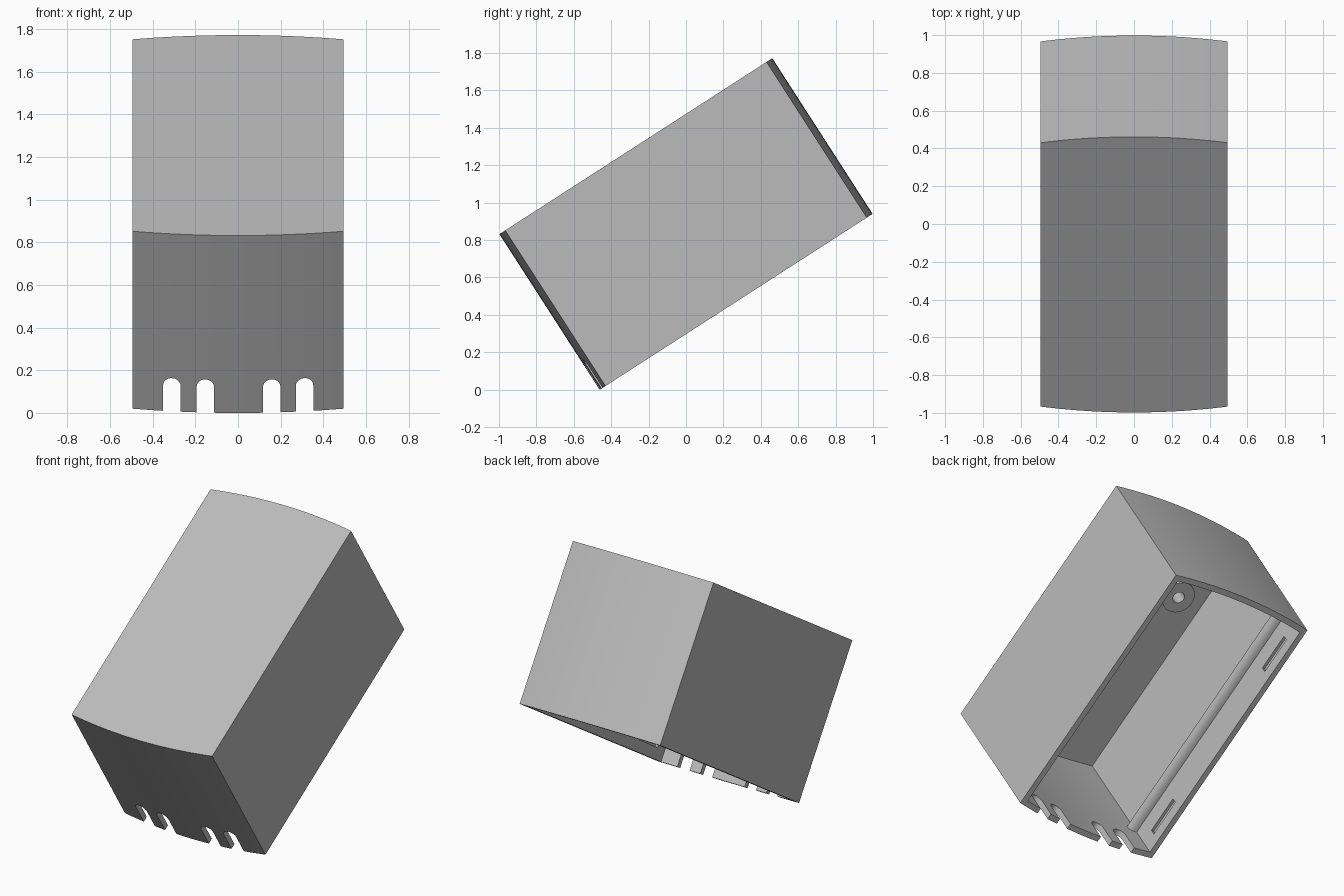
import bpy, bmesh, math
from mathutils import Matrix

if "Cube" in bpy.data.objects:
    bpy.data.objects.remove(bpy.data.objects["Cube"])

# Overall sizes in the cover's own frame: x width, y length, z depth
HW, HL, HD, BULGE, WALL = 0.495, 0.868, 0.495, 0.037, 0.035
TILT = Matrix.Translation((0, 0, 0.886)) @ Matrix.Rotation(math.radians(32.8), 4, 'X')

grey = bpy.data.materials.new("light_grey")
grey.diffuse_color = (0.5, 0.5, 0.5, 1)
grey.use_nodes = True
grey.node_tree.nodes["Principled BSDF"].inputs["Base Color"].default_value = grey.diffuse_color


def prism(name, pts, axis, a, b):
    """Extrude a 2D outline along an axis, from a to b."""
    def place(p, t):
        return (p[0], p[1], t) if axis == 'Z' else (p[0], t, p[1])
    bm = bmesh.new()
    lo = [bm.verts.new(place(p, a)) for p in pts]
    hi = [bm.verts.new(place(p, b)) for p in pts]
    bm.faces.new(lo)
    bm.faces.new(hi)
    n = len(pts)
    for i in range(n):
        j = (i + 1) % n
        bm.faces.new((lo[i], lo[j], hi[j], hi[i]))
    bmesh.ops.recalc_face_normals(bm, faces=bm.faces)
    me = bpy.data.meshes.new(name)
    bm.to_mesh(me)
    bm.free()
    ob = bpy.data.objects.new(name, me)
    bpy.context.collection.objects.link(ob)
    me.materials.append(grey)
    return ob


def bowed(inset, n=20):
    """Rectangle outline with both ends bowed outward."""
    w = HW - inset
    xs = [-w + 2 * w * i / n for i in range(n + 1)]
    end = [(x, HL - inset - BULGE * (x / HW) ** 2) for x in xs]
    return end + [(-x, -y) for x, y in end]


def circle(cx, cy, r, n=32):
    return [(cx + r * math.cos(2 * math.pi * i / n),
             cy + r * math.sin(2 * math.pi * i / n)) for i in range(n)]


def box(name, x0, x1, y0, y1, z0, z1):
    return prism(name, [(x0, y0), (x1, y0), (x1, y1), (x0, y1)], 'Z', z0, z1)


def cut(ob, cutters):
    for c in cutters:
        c.hide_render = True
        m = ob.modifiers.new("cut", 'BOOLEAN')
        m.operation, m.solver, m.object = 'DIFFERENCE', 'EXACT', c
    bpy.context.view_layer.update()
    dg = bpy.context.evaluated_depsgraph_get()
    me = bpy.data.meshes.new_from_object(ob.evaluated_get(dg))
    ob.modifiers.clear()
    ob.data = me
    for c in cutters:
        bpy.data.objects.remove(c)


# Hollow shell, open underneath
shell = prism("cover_shell", bowed(0), 'Z', -HD, HD)
cutters = [prism("cavity", bowed(WALL), 'Z', -HD - 0.1, HD - WALL)]

# Round-topped cable notches in the front end wall
for cx in (-0.31, -0.153, 0.158, 0.312):
    r, top = 0.041, -HD + 0.185
    arch = [(cx + r * math.cos(math.pi * i / 10), top - r + r * math.sin(math.pi * i / 10))
            for i in range(11)]
    arch += [(cx - r, -HD - 0.1), (cx + r, -HD - 0.1)]
    cutters.append(prism("notch", arch, 'Y', -HL - 0.1, -HL + 0.15))

# Shallow snap grooves inside both long walls
for s in (-1, 1):
    for y in (-0.6, 0.585):
        x0, x1 = sorted((s * (HW - WALL - 0.03), s * (HW - WALL + 0.018)))
        cutters.append(box("groove", x0, x1, y - 0.115, y + 0.115, -0.425, -0.385))
cut(shell, cutters)

# Rounded rails along both long walls
parts = [shell]
for s, side in ((-1, "left"), (1, "right")):
    xw = s * (HW - WALL + 0.005)
    arc = [(xw - s * 0.055 * math.sin(math.pi * i / 10),
            -0.24 + 0.035 * math.cos(math.pi * i / 10)) for i in range(11)]
    parts.append(prism(side + "_rail", arc, 'Y', -0.81, 0.81))

# Screw post hanging from the closed face
post = prism("screw_post", circle(0, 0.51, 0.1), 'Z', 0.05, HD - WALL + 0.005)
cut(post, [prism("screw_hole", circle(0, 0.51, 0.036, 24), 'Z', -0.1, 0.35)])
parts.append(post)

# Tilt everything and smooth the curved faces
for ob in parts:
    ob.data.transform(TILT)
    bpy.ops.object.select_all(action='DESELECT')
    ob.select_set(True)
    bpy.context.view_layer.objects.active = ob
    bpy.ops.object.shade_smooth_by_angle(angle=math.radians(30))
